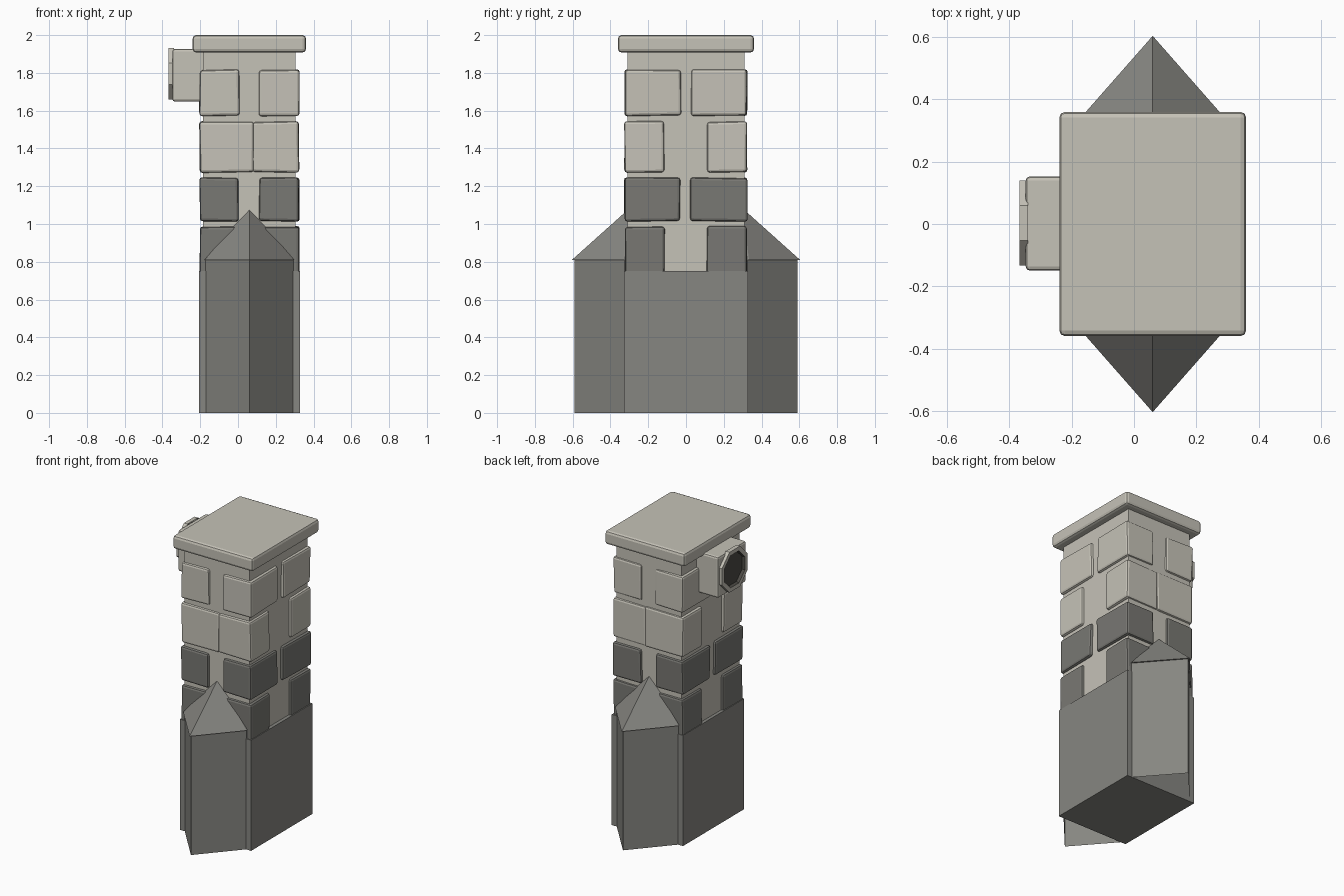
import bpy, bmesh, math, random
from mathutils import Vector

if "Cube" in bpy.data.objects:
    bpy.data.objects.remove(bpy.data.objects["Cube"])

random.seed(4)
CX = 0.06  # tower axis


def material(name, rgb):
    m = bpy.data.materials.new(name)
    m.diffuse_color = (*rgb, 1)
    m.use_nodes = True
    m.node_tree.nodes["Principled BSDF"].inputs["Base Color"].default_value = m.diffuse_color
    return m


LIGHT = material("light stone", (0.56, 0.54, 0.475))
DARK = material("dark stone", (0.24, 0.238, 0.22))
BRICK = material("dark brick", (0.19, 0.188, 0.172))
HOLE = material("dark opening", (0.07, 0.067, 0.058))


def finish(name, bm, *mats):
    bmesh.ops.recalc_face_normals(bm, faces=bm.faces)
    me = bpy.data.meshes.new(name)
    bm.to_mesh(me)
    bm.free()
    ob = bpy.data.objects.new(name, me)
    bpy.context.collection.objects.link(ob)
    for m in mats:
        me.materials.append(m)
    return ob


def box(name, lo, hi, mat, bevel=0.0, jitter=0.0, segments=2):
    bm = bmesh.new()
    bmesh.ops.create_cube(bm, size=1)
    for v in bm.verts:
        for i in range(3):
            # jitter only pulls corners inward, so the outline stays put
            pull = random.uniform(0, jitter)
            v.co[i] = hi[i] - pull if v.co[i] > 0 else lo[i] + pull
    ob = finish(name, bm, mat)
    if bevel:
        mod = ob.modifiers.new("bevel", 'BEVEL')
        mod.width = bevel
        mod.segments = segments
    return ob


# Shaft, foundation and cap slab
box("shaft", (-0.185, -0.31, 0.70), (0.305, 0.31, 1.93), LIGHT)
box("foundation", (-0.207, -0.328, 0), (0.328, 0.328, 0.75), DARK)
box("cap_slab", (-0.24, -0.36, 1.908), (0.36, 0.36, 2.0), LIGHT, 0.018)

# Corner bricks: z range, inner x of left and right, inner y of front and back
rows = [
    (1.57, 1.82, 0.012, 0.108, -0.022, 0.022, LIGHT),
    (1.27, 1.545, 0.09, 0.075, -0.112, 0.108, LIGHT),
    (1.01, 1.248, 0.008, 0.108, -0.026, 0.018, BRICK),
    (0.70, 0.99, 0.09, 0.075, -0.108, 0.108, BRICK),
]
for r, (z0, z1, xl, xr, yf, yb, mat) in enumerate(rows):
    for xname, x0, x1 in (("left", -0.206, xl), ("right", xr, 0.327)):
        for yname, y0, y1 in (("front", -0.329, yf), ("back", yb, 0.327)):
            box(f"brick_row{r + 1}_{yname}_{xname}", (x0, y0, z0), (x1, y1, z1),
                mat, 0.014, 0.007)


# Pointed buttresses, open underneath, with pyramid roofs
def outline(side, w, corner, tip):
    pts = [(-w, 0.25), (-w, corner), (0, tip), (w, corner), (w, 0.25)]
    return [(CX + x, side * y) for x, y in pts]


for name, side in (("front", -1), ("back", 1)):
    bm = bmesh.new()
    ring = outline(side, 0.2325, 0.325, 0.59)
    low = [bm.verts.new((x, y, 0)) for x, y in ring]
    top = [bm.verts.new((x, y, 0.812)) for x, y in ring]
    for i in range(4):
        bm.faces.new((low[i], low[i + 1], top[i + 1], top[i]))
    finish(f"buttress_{name}", bm, DARK)

    bm = bmesh.new()
    eave = [bm.verts.new((x, y, 0.81)) for x, y in outline(side, 0.2375, 0.334, 0.604)]
    peak = bm.verts.new((CX, side * 0.297, 1.085))
    bm.faces.new(eave)
    for i in range(5):
        bm.faces.new((eave[i], eave[(i + 1) % 5], peak))
    finish(f"buttress_roof_{name}", bm, DARK)

# Spout block on the left side
box("spout_block", (-0.348, -0.15, 1.648), (-0.16, 0.153, 1.927), LIGHT, 0.014)

# Eight-sided spout rim with a sunken dark opening
bm = bmesh.new()
N = 8
loops = []
for x, rad in ((-0.34, 0.148), (-0.368, 0.148), (-0.368, 0.118), (-0.35, 0.112)):
    loops.append([bm.verts.new((x, 0.003 + rad * math.cos(a), 1.796 + rad * math.sin(a)))
                  for a in [(k + 0.5) * math.tau / N for k in range(N)]])
for j in range(3):
    for k in range(N):
        n = (k + 1) % N
        f = bm.faces.new((loops[j][k], loops[j][n], loops[j + 1][n], loops[j + 1][k]))
        f.material_index = 1 if j == 2 else 0
bm.faces.new(loops[3]).material_index = 1
finish("spout_rim", bm, LIGHT, HOLE)
